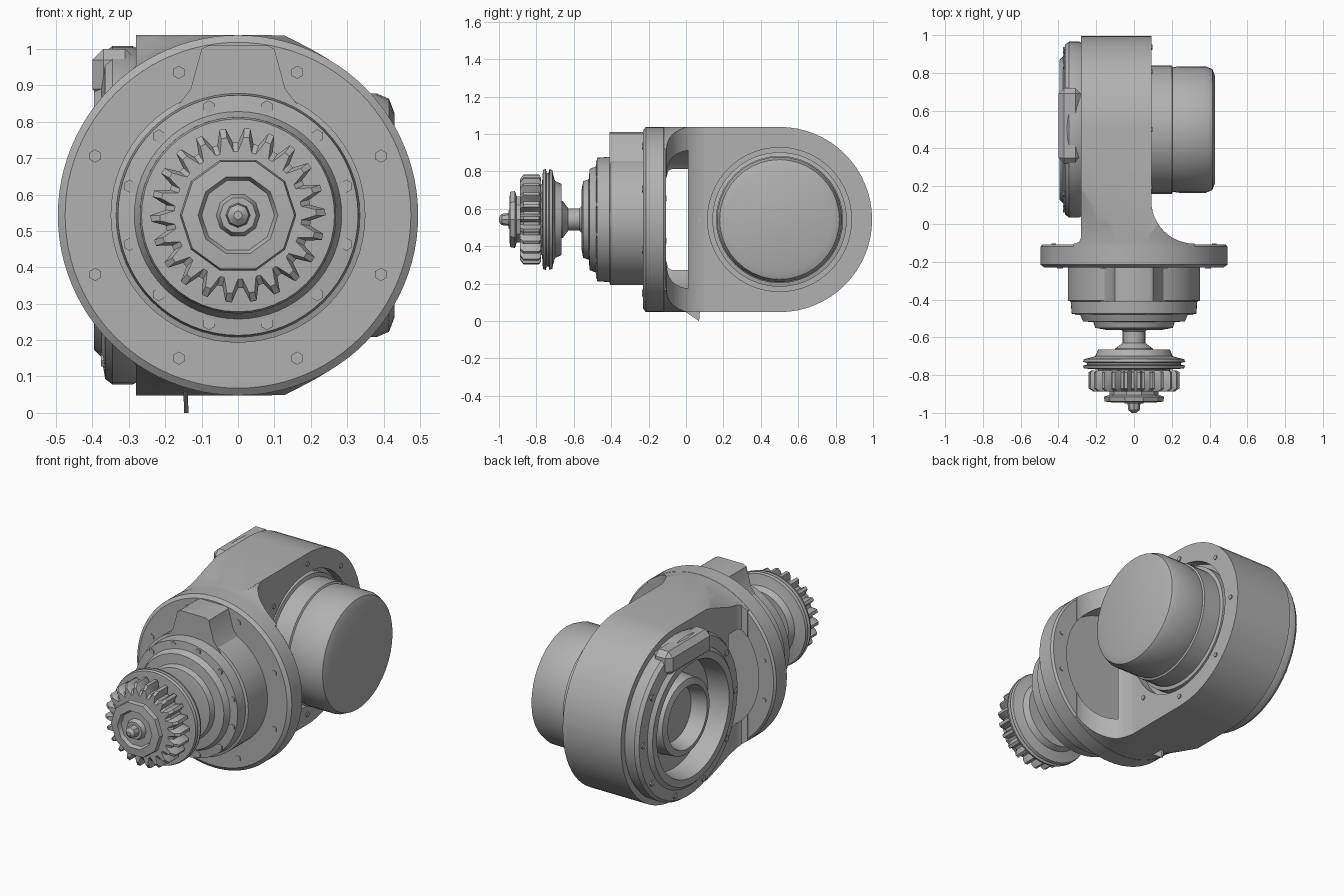
import bpy, bmesh, math
from mathutils import Matrix, Vector

cube = bpy.data.objects.get("Cube")
if cube:
    bpy.data.objects.remove(cube, do_unlink=True)

CZ, CY, R = 0.543, 0.5, 0.495   # axis height, housing centre, main radius

grey = bpy.data.materials.new("machined_grey")
grey.use_nodes = True
grey.diffuse_color = (0.44, 0.44, 0.44, 1)
grey.node_tree.nodes["Principled BSDF"].inputs["Base Color"].default_value = (0.44, 0.44, 0.44, 1)


def smooth(ob, angle=35):
    bpy.ops.object.select_all(action='DESELECT')
    ob.select_set(True)
    bpy.context.view_layer.objects.active = ob
    bpy.ops.object.shade_smooth_by_angle(angle=math.radians(angle))


def finish(name, bm):
    bmesh.ops.recalc_face_normals(bm, faces=bm.faces)
    mesh = bpy.data.meshes.new(name)
    bm.to_mesh(mesh)
    bm.free()
    mesh.materials.append(grey)
    ob = bpy.data.objects.new(name, mesh)
    bpy.context.collection.objects.link(ob)
    smooth(ob)
    return ob


def place(axis, t, r, a):
    """Point at distance t along an axis, radius r, angle a."""
    u, v = r * math.cos(a), r * math.sin(a)
    return Vector((u, t, CZ + v)) if axis == 'Y' else Vector((t, CY + u, CZ + v))


def lathe(name, axis, profile, segs=64, teeth=0):
    """Turn (position, radius) pairs around an axis; teeth = depth of alternate notches."""
    bm = bmesh.new()
    rings = []
    for t, r in profile:
        ring = []
        for i in range(segs):
            rr = r - (teeth if i % 4 > 1 else 0)
            ring.append(bm.verts.new(place(axis, t, rr, 2 * math.pi * i / segs)))
        rings.append(ring)
    for a, b in zip(rings, rings[1:]):
        for i in range(segs):
            j = (i + 1) % segs
            bm.faces.new((a[i], a[j], b[j], b[i]))
    bm.faces.new(rings[0])
    bm.faces.new(rings[-1])
    return finish(name, bm)


def prism(name, points, offset):
    """Extrude a flat outline."""
    bm = bmesh.new()
    face = bm.faces.new([bm.verts.new(p) for p in points])
    out = bmesh.ops.extrude_face_region(bm, geom=[face])
    bmesh.ops.translate(bm, vec=offset, verts=[g for g in out["geom"] if isinstance(g, bmesh.types.BMVert)])
    return finish(name, bm)


def box(name, lo, hi, bevel):
    lo, hi = Vector(lo), Vector(hi)
    bm = bmesh.new()
    bmesh.ops.create_cube(bm, size=1, matrix=Matrix.Translation((lo + hi) / 2) @ Matrix.Diagonal((hi - lo).to_4d()))
    bmesh.ops.bevel(bm, geom=bm.edges[:], offset=bevel, segments=1, affect='EDGES')
    return finish(name, bm)


def boolean(ob, tool, op):
    tool.hide_render = True
    mod = ob.modifiers.new("cut", 'BOOLEAN')
    mod.operation, mod.object, mod.solver = op, tool, 'EXACT'
    bpy.ops.object.select_all(action='DESELECT')
    ob.select_set(True)
    bpy.context.view_layer.objects.active = ob
    bpy.ops.object.modifier_apply(modifier=mod.name)
    bpy.data.objects.remove(tool, do_unlink=True)


def screws(name, axis, t, radius, count, size, start=0.0, skip=lambda p: False):
    """Ring of flat hexagonal screw heads."""
    bm = bmesh.new()
    turn = Matrix.Rotation(math.pi / 2, 4, 'X' if axis == 'Y' else 'Y')
    for i in range(count):
        p = place(axis, t, radius, start + 2 * math.pi * i / count)
        if not skip(p):
            bmesh.ops.create_cone(bm, cap_ends=True, segments=6, radius1=size, radius2=size,
                                  depth=0.01, matrix=Matrix.Translation(p) @ turn)
    finish(name, bm)


# Housing: flat-sided rounded block
arc = [math.pi * (i / 32 - 0.5) for i in range(33)]
outline = [(-0.28, CY + R * math.cos(a), CZ + R * math.sin(a)) for a in arc]
outline += [(-0.28, -0.15, CZ + R), (-0.28, -0.15, CZ - R)]
housing = prism("housing", outline, (0.373, 0, 0))

# Flare towards the flange, with a wide fillet on the left side
flare_pts = []
for i in range(13):
    a = math.pi * (1 + i / 24)
    flare_pts.append((0.32 + 0.229 * math.cos(a), 0.125 + 0.229 * math.sin(a), CZ - R + 0.001))
for x, y in [(0.32, -0.15), (-0.32, -0.15), (-0.32, -0.105), (-0.29, -0.095), (-0.275, -0.06), (-0.275, 0.125)]:
    flare_pts.append((x, y, CZ - R + 0.001))
boolean(housing, prism("flare", flare_pts, (0, 0, 2 * R - 0.002)), 'UNION')

# Round the block off where it meets the flange, then add the flange disc
trim = lathe("round_trim", 'Y', [(-0.3, R - 0.001), (-0.1, R - 0.001), (0.0, 0.51), (0.12, 0.545),
                                 (0.25, 0.58), (1.2, 0.58)], 96)
boolean(housing, trim, 'INTERSECT')
flange = lathe("flange", 'Y', [(-0.23, 0.475), (-0.215, R), (-0.12, R), (-0.108, 0.485)], 96)
boolean(housing, flange, 'UNION')

# Hollow behind the flange and bores on both sides
boolean(housing, lathe("flange_recess", 'Y', [(-0.19, 0.39), (0.01, 0.39)]), 'DIFFERENCE')
boolean(housing, lathe("motor_bore", 'X', [(0.04, 0.385), (0.2, 0.385)]), 'DIFFERENCE')
boolean(housing, lathe("hub_bore", 'X', [(-0.4, 0.37), (-0.16, 0.37)]), 'DIFFERENCE')
smooth(housing)

# Motor cap on the left side
lathe("motor_cap", 'X', [(0.03, 0.36), (0.085, 0.36), (0.09, 0.34), (0.2, 0.34), (0.205, 0.33),
                         (0.24, 0.335), (0.38, 0.335), (0.415, 0.32), (0.43, 0.28)], 40)
screws("motor_ring_screws", 'X', 0.094, 0.435, 8, 0.014)

# Open cover ring and hub on the right side
lathe("cover_ring", 'X', [(-0.27, 0.455), (-0.29, 0.465), (-0.345, 0.465), (-0.365, 0.45), (-0.375, 0.39),
                          (-0.395, 0.37), (-0.395, 0.33), (-0.34, 0.32), (-0.2, 0.315), (-0.2, 0.23),
                          (-0.35, 0.215), (-0.36, 0.18), (-0.22, 0.15), (-0.12, 0.14)], 48)
box("cover_clamp", (-0.4, 0.32, 0.86), (-0.28, 0.72, 1.0), 0.03)
screws("cover_screws", 'X', -0.371, 0.42, 10, 0.018)

# Stepped front boss with its top tab
lathe("front_boss", 'Y', [(-0.22, 0.35), (-0.405, 0.35), (-0.41, 0.335), (-0.475, 0.33), (-0.48, 0.285),
                          (-0.515, 0.27), (-0.52, 0.215), (-0.55, 0.205), (-0.56, 0.15)])
prism("boss_tab", [(-0.2, -0.22, 0.8), (0.2, -0.22, 0.8), (0.13, -0.22, 0.89), (0.1, -0.22, 1.0),
                   (0.08, -0.22, 1.01), (-0.08, -0.22, 1.01), (-0.1, -0.22, 1.0), (-0.13, -0.22, 0.89)],
      (0, -0.19, 0))
screws("flange_front_screws", 'Y', -0.23, 0.425, 8, 0.018, math.pi / 8)
screws("flange_back_screws", 'Y', -0.108, 0.44, 12, 0.014, math.pi / 12,
       lambda p: -0.33 < p.x < 0.33)
screws("boss_screws", 'Y', -0.477, 0.308, 12, 0.018, math.pi / 12)

# Shaft, collar, toothed wheel and end nut
lathe("shaft", 'Y', [(-0.54, 0.09), (-0.57, 0.06), (-0.63, 0.06), (-0.66, 0.1), (-0.68, 0.1)], 24)
lathe("collar", 'Y', [(-0.665, 0.19), (-0.7, 0.205), (-0.71, 0.24), (-0.715, 0.265), (-0.73, 0.27),
                      (-0.735, 0.25), (-0.745, 0.25), (-0.75, 0.27), (-0.765, 0.265), (-0.77, 0.19),
                      (-0.79, 0.19)], 48)
lathe("toothed_wheel", 'Y', [(-0.775, 0.225), (-0.785, 0.24), (-0.87, 0.24), (-0.888, 0.215)], 88, 0.04)
lathe("end_nut", 'Y', [(-0.88, 0.13), (-0.905, 0.13), (-0.915, 0.16), (-0.94, 0.155), (-0.945, 0.11),
                       (-0.925, 0.1), (-0.925, 0.06), (-0.95, 0.05)], 10)
lathe("end_pin", 'Y', [(-0.94, 0.035), (-0.985, 0.03), (-1.0, 0.012)], 8)

# Small drain spike under the housing
prism("drain_spike", [(-0.15, -0.02, 0.06), (-0.148, 0.07, 0.0), (-0.15, 0.075, 0.06)], (0.012, 0, 0))
